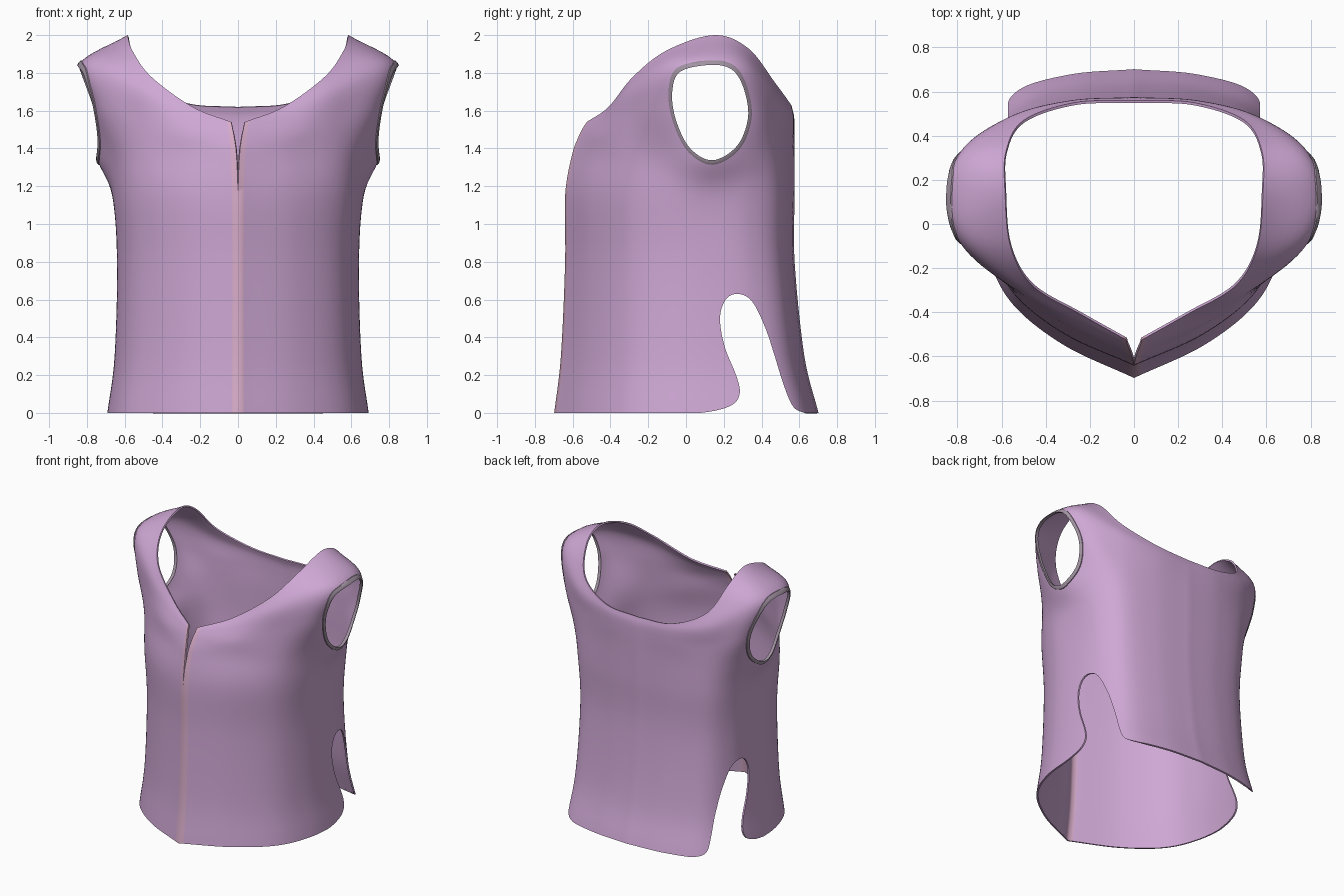
import bpy, bmesh
from mathutils import Vector
from mathutils.bvhtree import BVHTree

if "Cube" in bpy.data.objects:
    bpy.data.objects.remove(bpy.data.objects["Cube"])


def material(name, rgb):
    m = bpy.data.materials.new(name)
    m.diffuse_color = (*rgb, 1)
    m.use_nodes = True
    m.node_tree.nodes["Principled BSDF"].inputs["Base Color"].default_value = m.diffuse_color
    return m


def spline(pts, n, closed=False):
    """Catmull-Rom curve through pts, n steps per span."""
    p = [Vector(q) for q in pts]
    ext = [p[-1]] + p + p[:2] if closed else [2 * p[0] - p[1]] + p + [2 * p[-1] - p[-2]]
    out = []
    for i in range(len(ext) - 3):
        a, b, c, d = ext[i:i + 4]
        for k in range(n):
            t = k / n
            out.append(0.5 * (2 * b + (c - a) * t + (2 * a - 5 * b + 4 * c - d) * t * t
                              + (3 * b - a - 3 * c + d) * t ** 3))
    return out if closed else out + [p[-1]]


def make_object(name, bm, *mats):
    me = bpy.data.meshes.new(name)
    bm.to_mesh(me)
    ob = bpy.data.objects.new(name, me)
    bpy.context.collection.objects.link(ob)
    for m in mats:
        me.materials.append(m)
    return ob


def activate(ob):
    bpy.ops.object.select_all(action='DESELECT')
    ob.select_set(True)
    bpy.context.view_layer.objects.active = ob


def cut(ob, outline):
    """Cut a side-view (y, z) outline straight through in x."""
    bm = bmesh.new()
    face = bm.faces.new([bm.verts.new((-2, y, z)) for y, z in outline])
    ext = bmesh.ops.extrude_face_region(bm, geom=[face])['geom']
    bmesh.ops.translate(bm, vec=(4, 0, 0), verts=[v for v in ext if isinstance(v, bmesh.types.BMVert)])
    bmesh.ops.recalc_face_normals(bm, faces=bm.faces)
    cutter = make_object("cutter", bm)
    cutter.hide_render = True
    mod = ob.modifiers.new("cut", 'BOOLEAN')
    mod.operation, mod.solver, mod.object = 'DIFFERENCE', 'EXACT', cutter
    activate(ob)
    bpy.ops.object.modifier_apply(modifier=mod.name)
    bpy.data.objects.remove(cutter)


fabric = material("fabric", (0.62, 0.39, 0.66))
seam = material("seam", (0.68, 0.41, 0.58))
trim = material("trim", (0.36, 0.29, 0.36))

# Half sections from front centre round the right side to back centre
ring = [(0, -.64), (.3, -.5), (.52, -.32), (.62, -.1), (.64, .13), (.61, .34), (.5, .49), (.27, .555), (0, .575)]
rows = []
for z, sx, front, back in [(0, 1.08, 1.09, 1.22), (.3, 1.02, 1.035, 1.09), (.8, 1, 1, 1), (1.15, 1.04, 1, 1)]:
    rows.append([(x * sx, y * (front if y < 0 else back), z) for x, y in ring])
armpit = [(.008, -.605), (.3, -.47), (.54, -.31), (.67, -.11), (.75, .13), (.67, .36), (.53, .49), (.28, .555), (0, .575)]
rows.append([(x, y, 1.36) for x, y in armpit])
rows.append([(.02, -.57, 1.46), (.29, -.46, 1.48), (.54, -.3, 1.56), (.74, -.12, 1.62), (.78, .13, 1.62),
             (.74, .36, 1.6), (.54, .49, 1.52), (.28, .56, 1.5), (0, .575, 1.5)])
rows.append([(.03, -.545, 1.51), (.265, -.435, 1.57), (.52, -.3, 1.7), (.77, -.09, 1.83), (.845, .13, 1.84),
             (.77, .33, 1.82), (.55, .49, 1.66), (.28, .56, 1.59), (0, .572, 1.57)])
rows.append([(.035, -.525, 1.54), (.24, -.41, 1.62), (.46, -.28, 1.78), (.56, -.1, 1.92), (.585, .15, 2.0),
             (.58, .33, 1.93), (.5, .47, 1.75), (.27, .55, 1.64), (0, .56, 1.62)])

# Vest shell: interpolate the sections both ways, then mirror
columns = [spline(col, 7) for col in zip(*rows)]
grid = [spline(level, 10) for level in zip(*columns)]
bm = bmesh.new()
for s in (1, -1):
    vs = [[bm.verts.new((s * max(0, p.x), p.y, max(0, p.z))) for p in level] for level in grid]
    for j in range(len(vs) - 1):
        for i in range(len(vs[0]) - 1):
            quad = [vs[j][i], vs[j][i + 1], vs[j + 1][i + 1], vs[j + 1][i]]
            bm.faces.new(quad[::s]).material_index = 1 if i == 0 else 0
bmesh.ops.remove_doubles(bm, verts=bm.verts, dist=1e-4)
bm.normal_update()
surface = BVHTree.FromBMesh(bm)
vest = make_object("vest_body", bm, fabric, seam)
solid = vest.modifiers.new("thickness", 'SOLIDIFY')
solid.thickness, solid.offset = 0.012, -1
activate(vest)
bpy.ops.object.modifier_apply(modifier=solid.name)

# Armholes and side slits
armhole = spline([(.14, 1.845), (.25, 1.815), (.31, 1.71), (.33, 1.56), (.27, 1.41), (.14, 1.335),
                  (.02, 1.4), (-.055, 1.55), (-.075, 1.7), (-.03, 1.81)], 8, True)
cut(vest, armhole)
slit = spline([(.04, -.005), (.17, .015), (.255, .05), (.285, .11), (.265, .2), (.205, .35), (.18, .5),
               (.21, .6), (.275, .63), (.35, .59), (.42, .45), (.47, .3), (.52, .14), (.57, .03), (.64, -.005)], 6)
cut(vest, slit + [Vector((.64, -.2)), Vector((.04, -.2))])
activate(vest)
bpy.ops.object.shade_smooth_by_angle(angle=1.0)

# Armhole trim bands following the surface
centre = Vector((.13, 1.59))
for s, side in ((1, "right"), (-1, "left")):
    bm = bmesh.new()
    loops = []
    for scale, dx in ((.99, -.014), (.99, .008), (1.04, .01), (1.085, .006), (1.085, -.006)):
        loop = []
        for p in armhole:
            y, z = centre + (p - centre) * scale
            hit = surface.ray_cast(Vector((2, y, z)), Vector((-1, 0, 0)))[0]
            loop.append(bm.verts.new((s * (hit.x + dx), y, z)))
        loops.append(loop)
    n = len(armhole)
    for a, b in zip(loops, loops[1:] + loops[:1]):
        for i in range(n):
            bm.faces.new((a[i], a[(i + 1) % n], b[(i + 1) % n], b[i]))
    bmesh.ops.recalc_face_normals(bm, faces=bm.faces)
    band = make_object(side + "_armhole_trim", bm, trim)
    activate(band)
    bpy.ops.object.shade_smooth_by_angle(angle=0.7)
